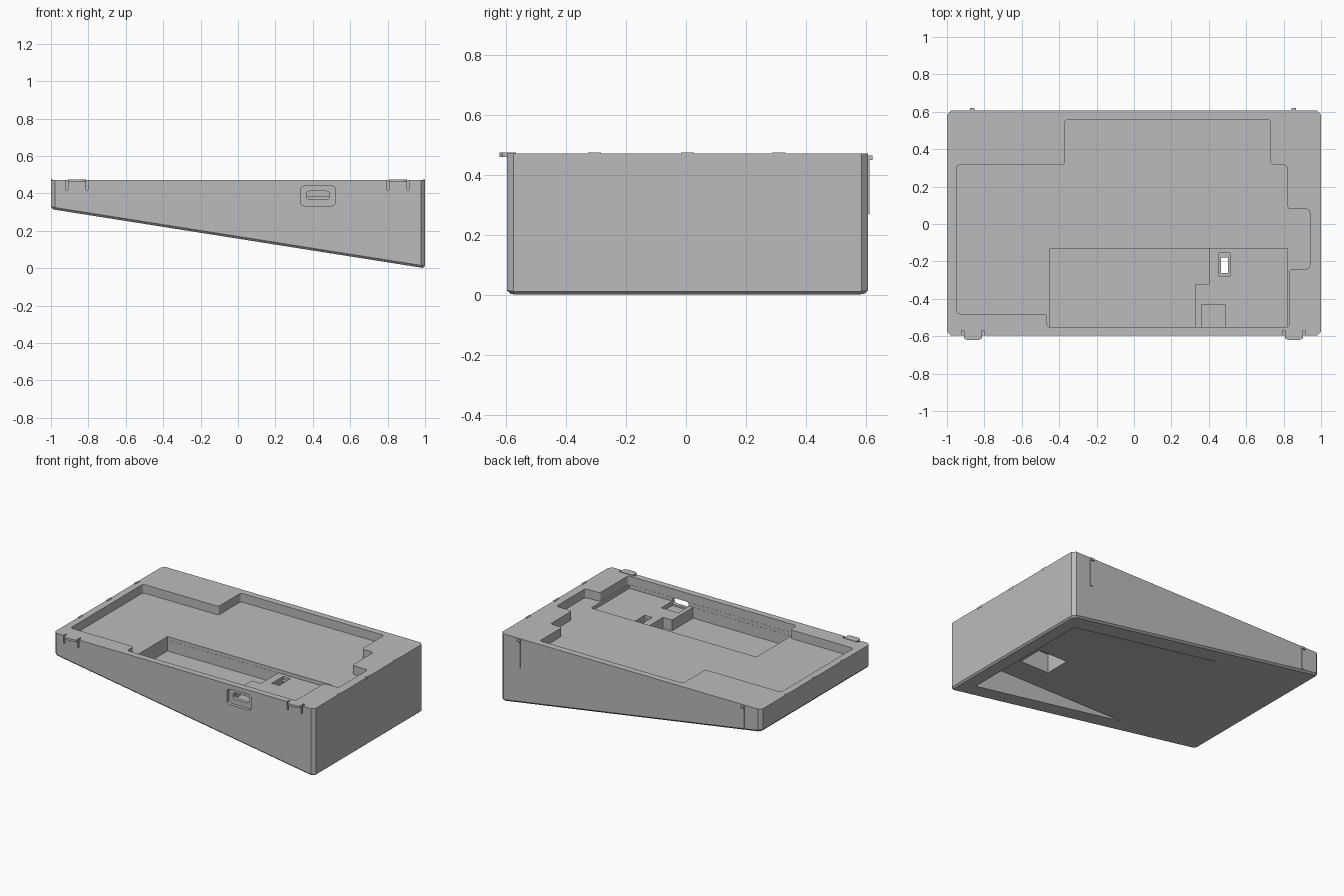
import bpy, bmesh, math
from mathutils import Vector

cube = bpy.data.objects.get("Cube")
if cube:
    bpy.data.objects.remove(cube, do_unlink=True)

TOP = 0.472
FRONT, BACK = -0.597, 0.606

grey = bpy.data.materials.new("plain_grey")
grey.use_nodes = True
grey.diffuse_color = (0.5, 0.5, 0.5, 1)
grey.node_tree.nodes["Principled BSDF"].inputs["Base Color"].default_value = (0.5, 0.5, 0.5, 1)


def prism(name, points, low, high, axis="z"):
    """Extrude a flat outline along z or along y."""
    def place(p, h):
        return (p[0], p[1], h) if axis == "z" else (p[0], h, p[1])
    bm = bmesh.new()
    face = bm.faces.new([bm.verts.new(place(p, low)) for p in points])
    ext = bmesh.ops.extrude_face_region(bm, geom=[face])
    move = Vector(place((0, 0), high - low))
    bmesh.ops.translate(bm, vec=move, verts=[v for v in ext["geom"] if isinstance(v, bmesh.types.BMVert)])
    bmesh.ops.recalc_face_normals(bm, faces=bm.faces)
    mesh = bpy.data.meshes.new(name)
    bm.to_mesh(mesh)
    bm.free()
    mesh.materials.append(grey)
    obj = bpy.data.objects.new(name, mesh)
    bpy.context.collection.objects.link(obj)
    return obj


def rect(x0, x1, y0, y1):
    return [(x0, y0), (x1, y0), (x1, y1), (x0, y1)]


def box(name, x0, x1, y0, y1, z0, z1):
    return prism(name, rect(x0, x1, y0, y1), z0, z1)


def rounded(points, radius, steps=3):
    """Round every corner of an outline."""
    out = []
    for i, p in enumerate(points):
        p = Vector(p)
        a = p + (Vector(points[i - 1]) - p).normalized() * radius
        b = p + (Vector(points[(i + 1) % len(points)]) - p).normalized() * radius
        for s in range(steps + 1):
            t = s / steps
            out.append(tuple(a * (1 - t) ** 2 + p * 2 * t * (1 - t) + b * t * t))
    return out


def bevel(obj, test, width):
    bm = bmesh.new()
    bm.from_mesh(obj.data)
    edges = [e for e in bm.edges if test(e)]
    bmesh.ops.bevel(bm, geom=edges, offset=width, segments=1, affect="EDGES", profile=0.5)
    bm.to_mesh(obj.data)
    bm.free()


def cut(target, cutter):
    cutter.hide_render = True
    mod = target.modifiers.new("cut", "BOOLEAN")
    mod.operation = "DIFFERENCE"
    mod.solver = "EXACT"
    mod.object = cutter
    bpy.context.view_layer.objects.active = target
    bpy.ops.object.modifier_apply(modifier=mod.name)
    bpy.data.objects.remove(cutter, do_unlink=True)


def underside(x):
    return 0.158 * (1 - x)


# Wedge body with chamfered corners and lower rim
body = prism("wedge_body", [(-1, underside(-1)), (1, 0), (1, TOP), (-1, TOP)], FRONT, BACK, "y")
bevel(body, lambda e: abs((e.verts[0].co - e.verts[1].co).normalized().z) > 0.99, 0.022)
bevel(body, lambda e: len(e.link_faces) == 2 and
      sorted(f.normal.z < -0.9 for f in e.link_faces) == [False, True], 0.012)

# Main tray recess
tray = [(-.95, -.48), (-.95, .315), (-.37, .315), (-.37, .56), (.73, .56), (.73, .315), (.82, .315),
        (.82, .08), (.94, .08), (.94, -.24), (.83, -.24), (.83, -.552), (-.465, -.552), (-.465, -.48)]
cut(body, prism("tray_cutter", rounded(tray, 0.02), TOP - 0.06, 1))

# Stepped front pocket: shallow shelf, deep well and connector bed
cut(body, box("shelf_cutter", -.45, .82, -.551, -.13, TOP - 0.085, 1))
well = [(-.45, -.55), (.33, -.55), (.33, -.32), (.40, -.32), (.40, -.131), (-.45, -.131)]
cut(body, prism("well_cutter", well, TOP - 0.16, 1))
cut(body, box("connector_bed_cutter", .36, .49, -.55, -.43, TOP - 0.115, 1))

# Hollow under the tall end
cut(body, box("hollow_cutter", -.6, .885, -.48, .475, -1, 0.205))

# Switch slot through the shelf, with a wider bay below
cut(body, box("switch_rim_cutter", .455, .512, -.28, -.155, TOP - 0.105, 1))
cut(body, box("switch_bay_cutter", .44, .66, -.31, -.13, 0.1, TOP - 0.135))
cut(body, box("switch_slot_cutter", .465, .502, -.262, -.178, 0.1, 1))

# Front port: rounded sunken panel with an opening
panel = rounded(rect(.333, .522, .333, .44), 0.025)
cut(body, prism("port_panel_cutter", panel, -1, FRONT + 0.022, "y"))
port = rounded(rect(.365, .49, .368, .412), 0.018)
cut(body, prism("port_cutter", port, -1, -.5, "y"))

# Front clips: relief slots and a hooked lip
for side, x in (("right", -.862), ("left", .855)):
    for dx in (-.054, .054):
        cut(body, box("clip_slot_cutter", x + dx - .006, x + dx + .006, -1, -.57, TOP - .055, 1))
    hook = [(x - .048, FRONT + .03), (x - .048, FRONT - .014), (x - .028, FRONT - .024),
            (x + .028, FRONT - .024), (x + .048, FRONT - .014), (x + .048, FRONT + .03)]
    prism(side + "_front_clip", hook, TOP - .012, TOP + .003)

# Back ribs with a small catch at the top
for side, x, low in (("right", -.865, .31), ("left", .855, .27)):
    box(side + "_back_rib", x - .01, x + .01, BACK - .01, BACK + .005, low, TOP - .01)
    box(side + "_back_catch", x - .012, x + .012, BACK - .01, BACK + .015, TOP - .022, TOP - .008)

# Small snap tabs along both ends
for side, s in (("right", -1), ("left", 1)):
    for i, y in enumerate((-.305, .005, .31)):
        xs = sorted((s * .988, s * 1.001))
        box(f"{side}_end_tab_{i + 1}", *xs, y - .022, y + .022, TOP - .012, TOP + .003)
